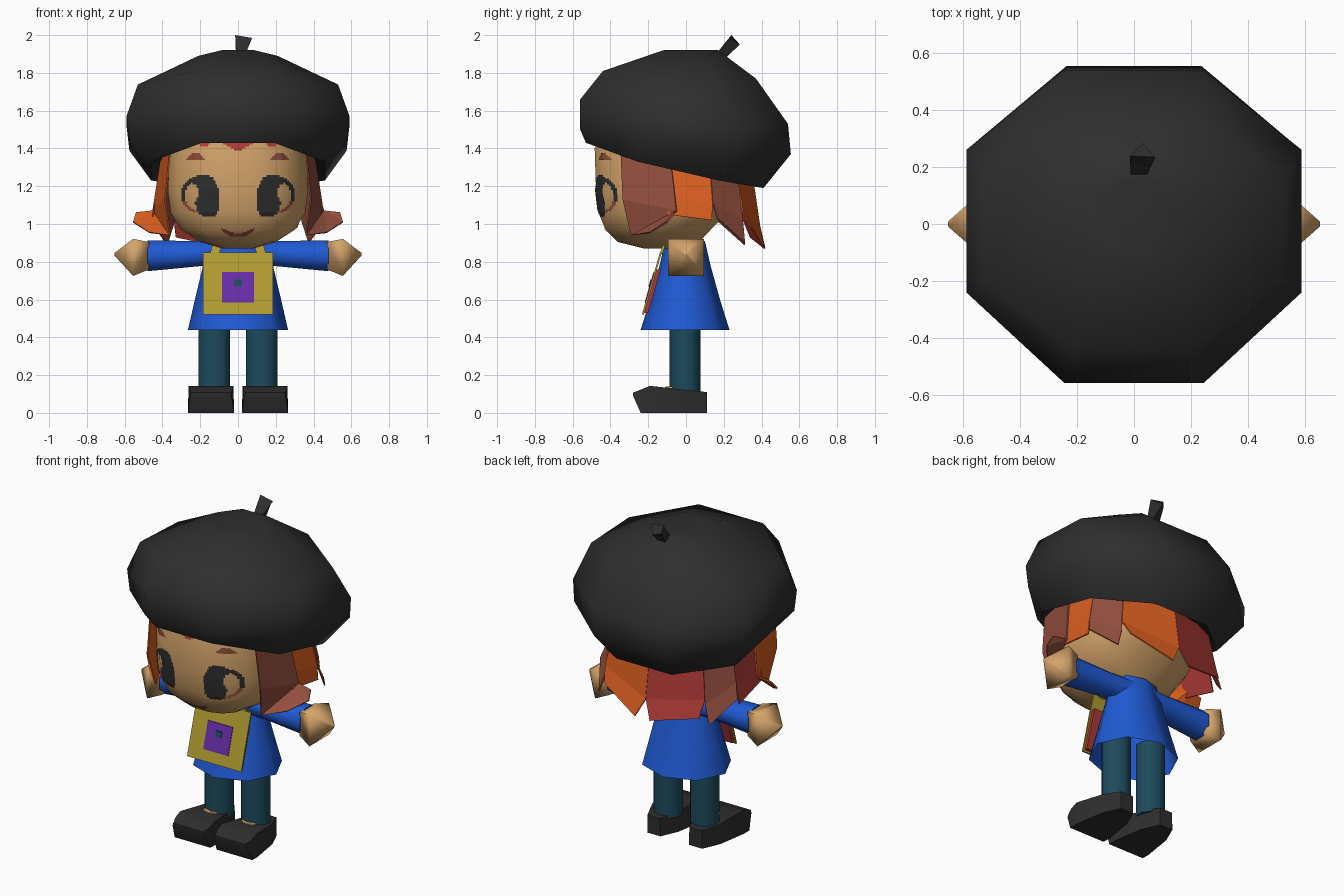
import bpy, bmesh, math
from mathutils import Vector
from mathutils.bvhtree import BVHTree

if "Cube" in bpy.data.objects:
    bpy.data.objects.remove(bpy.data.objects["Cube"])


def material(name, r, g, b):
    m = bpy.data.materials.new(name)
    lin = [(c / 255 / 12.92 if c < 11 else ((c / 255 + 0.055) / 1.055) ** 2.4) for c in (r, g, b)]
    m.diffuse_color = (*lin, 1)
    m.use_nodes = True
    m.node_tree.nodes["Principled BSDF"].inputs["Base Color"].default_value = m.diffuse_color
    return m


BLACK = material("charcoal", 46, 46, 46)
SKIN = material("skin", 211, 163, 106)
BLUE = material("blue", 32, 90, 212)
TEAL = material("dark_teal", 29, 74, 92)
YELLOW = material("mustard", 176, 156, 48)
PURPLE = material("purple", 104, 44, 168)
ORANGE = material("orange", 218, 94, 32)
BROWN = material("brown", 146, 78, 62)
RED = material("red", 172, 58, 54)


def mesh_object(name, verts, faces, mat, smooth=None, recalc=True):
    me = bpy.data.meshes.new(name)
    me.from_pydata([tuple(v) for v in verts], [], faces)
    if recalc:
        bm = bmesh.new()
        bm.from_mesh(me)
        bmesh.ops.recalc_face_normals(bm, faces=bm.faces)
        bm.to_mesh(me)
        bm.free()
    me.materials.append(mat)
    ob = bpy.data.objects.new(name, me)
    bpy.context.collection.objects.link(ob)
    if smooth:
        bpy.ops.object.select_all(action='DESELECT')
        ob.select_set(True)
        bpy.context.view_layer.objects.active = ob
        bpy.ops.object.shade_smooth_by_angle(angle=math.radians(smooth))
    return ob


def loft(name, rings, mat, smooth=None, start=True, end=True):
    n = len(rings[0])
    verts = [p for r in rings for p in r]
    faces = [(i * n + j, i * n + (j + 1) % n, (i + 1) * n + (j + 1) % n, (i + 1) * n + j)
             for i in range(len(rings) - 1) for j in range(n)]
    if start:
        faces.append(tuple(range(n)))
    if end:
        faces.append(tuple(range(len(verts) - n, len(verts))))
    return mesh_object(name, verts, faces, mat, smooth)


def circle(n, power=2.0, turn=0.5):
    """Unit n-gon, flat sides on the axes (or corners if turn is 0), squared off by power."""
    out = []
    for k in range(n):
        a = 2 * math.pi * (k + turn) / n
        c, s = math.cos(a), math.sin(a)
        p = Vector((math.copysign(abs(c) ** (2 / power), c), math.copysign(abs(s) ** (2 / power), s)))
        out.append(p / (math.cos(math.pi / n) if turn else 1))
    return out


# Beret: tilted octagonal rings (half width, front y, front z, back y, back z, drop at the sides)
HAT = [(0.40, -0.44, 1.46, 0.34, 1.25, 0.03), (0.46, -0.53, 1.43, 0.41, 1.19, 0.03),
       (0.575, -0.56, 1.50, 0.555, 1.37, 0.02), (0.59, -0.56, 1.66, 0.54, 1.53, 0.05),
       (0.53, -0.44, 1.81, 0.37, 1.77, 0.06), (0.21, -0.12, 1.92, 0.17, 1.92, 0.03),
       (0.08, -0.11, 1.921, 0.16, 1.921, 0)]


def hat_point(c, rx, yf, zf, yb, zb, drop):
    at_side = abs(c.y) < 0.5
    y = (yf + yb) / 2 + (yb - yf) / 2 * c.y * (1.1 if at_side else 1) + (0.02 if at_side else 0)
    return rx * c.x, y, zf + (zb - zf) * (c.y + 1) / 2 - (drop if at_side else 0)


loft("beret", [[hat_point(c, *ring) for c in circle(8)] for ring in HAT], BLACK, 75)
loft("beret_stem", [[(-0.01, 0.16, 1.90), (0.04, 0.16, 1.90), (0.04, 0.21, 1.88), (-0.01, 0.21, 1.88)],
                    [(-0.015, 0.24, 2.0), (0.075, 0.235, 1.985), (0.03, 0.285, 1.95), (-0.005, 0.25, 1.95)]], BLACK)

# Head: rounded box narrowing to the chin (z, half width, front y, back y)
HEAD = [(0.87, 0.08, -0.22, 0.02), (0.905, 0.20, -0.36, 0.07), (0.97, 0.30, -0.425, 0.13),
        (1.06, 0.355, -0.462, 0.22), (1.18, 0.37, -0.475, 0.30), (1.40, 0.36, -0.482, 0.31),
        (1.55, 0.33, -0.43, 0.28)]
head = loft("head", [[(rx * c.x, (yf + yb) / 2 + (yb - yf) / 2 * c.y, z) for c in circle(16, 2.5)]
                     for z, rx, yf, yb in HEAD], SKIN, 50)
tree = BVHTree.FromPolygons([v.co for v in head.data.vertices], [p.vertices for p in head.data.polygons])


def decal(name, mat, x0, x1, z0, z1, step, rule):
    """Thin painted patch on the face, made of the grid cells that satisfy rule."""
    verts, faces = [], []
    for i in range(round((x1 - x0) / step)):
        for k in range(round((z1 - z0) / step)):
            x, z = x0 + i * step, z0 + k * step
            if not rule(x + step / 2, z + step / 2):
                continue
            quad = []
            for px, pz in ((x, z), (x + step, z), (x + step, z + step), (x, z + step)):
                hit = tree.ray_cast(Vector((px, -2, pz)), Vector((0, 1, 0)))[0]
                if hit:
                    quad.append((px, hit.y - 0.005, pz))
            if len(quad) == 4:
                faces.append(tuple(range(len(verts), len(verts) + 4)))
                verts += quad
    return mesh_object(name, verts, faces, mat, recalc=False)


def inside(x, z, cx, cz, rx, rz, p=2):
    return abs((x - cx) / rx) ** p + abs((z - cz) / rz) ** p < 1


def lash(x, z):
    return inside(x, z, 0.20, 1.155, 0.10, 0.10) and not inside(x, z, 0.195, 1.15, 0.085, 0.083)


def eye_rule(x, z):
    x = abs(x)
    lean = x - (z - 1.15) * 0.12
    iris = inside(lean, z, 0.170, 1.15, 0.064, 0.112, 3) and not inside(x, z, 0.245, 1.165, 0.035, 0.05)
    return iris or (lash(x, z) and z > 1.12)


# Face details
for side, x0 in (("left", -0.31), ("right", 0.10)):
    decal(side + "_eye", BLACK, x0, x0 + 0.21, 1.03, 1.27, 0.01, eye_rule)
    decal(side + "_eye_corner", BROWN, x0, x0 + 0.21, 1.03, 1.27, 0.01,
          lambda x, z: lash(abs(x), z) and z <= 1.12 and abs(x) > 0.2 and not eye_rule(x, z))
    decal(side + "_brow", BROWN, x0, x0 + 0.21, 1.33, 1.375, 0.009,
          lambda x, z: abs(abs(x) - 0.222) < 0.062 - (z - 1.33) and z > 1.335)
decal("mouth", BROWN, -0.088, 0.088, 0.925, 0.98, 0.008,
      lambda x, z: abs(z - 0.94 - 4.5 * x * x) < 0.010 or (abs(x) < 0.045 and 0.93 < z < 0.95))
decal("fringe", RED, -0.26, 0.26, 1.37, 1.47, 0.01,
      lambda x, z: z > 1.385 + min(abs(x) * 0.5, abs(abs(x) - 0.18) * 0.6 + 0.02))


def lock_sheet(name, verts, faces, mat):
    lock = mesh_object(name, verts, faces, mat)
    mod = lock.modifiers.new("thickness", 'SOLIDIFY')
    mod.thickness, mod.offset = 0.008, 0


# Front locks with the ends flicked outwards
for name, s, mat in (("left", -1, ORANGE), ("right", 1, BROWN)):
    pts = [(0.35, -0.35, 1.48), (0.395, -0.09, 1.42), (0.45, -0.05, 1.07), (0.385, -0.335, 1.13),
           (0.36, -0.29, 0.94), (0.47, -0.19, 0.955), (0.555, -0.10, 1.01), (0.54, -0.06, 1.06)]
    lock_sheet(name + "_front_lock", [(s * x, y, z) for x, y, z in pts],
               [(0, 1, 2, 3), (3, 2, 4), (2, 5, 4), (2, 6, 5), (2, 7, 6)], mat)

# Hanging locks round the back (colour, start tip z, end tip z, flare, taper)
half = [(0.43, -0.10), (0.44, 0.14), (0.34, 0.30)]
path = half + [(0.0, 0.39)] + [(-x, y) for x, y in reversed(half)]
LOCKS = [(ORANGE, 1.05, 1.02, 1.02, 0.02), (BROWN, 1.03, 0.90, 1.08, 0.08),
         (ORANGE, 0.98, 0.87, 1.10, 0.16), (RED, 0.87, 0.93, 1.10, 0.12),
         (BROWN, 0.89, 1.02, 1.08, 0.08), (RED, 0.98, 1.04, 1.05, 0.03)]
for i, (mat, za, zb, flare, taper) in enumerate(LOCKS):
    a, b = Vector(path[i]), Vector(path[i + 1])
    verts = []
    for s, t, inset in ((0.90, 0.0, 0.0), (1.0, 0.70, 0.0), (flare, 1.0, taper)):
        for p, z in ((a.lerp(b, inset), za), (b.lerp(a, inset), zb)):
            top = 1.48 - 0.253 * (p.y + 0.53)
            verts.append((p.x * s, p.y * s, top + (z - top) * t))
    lock_sheet(f"back_lock_{i + 1}", verts, [(0, 1, 3, 2), (2, 3, 5, 4)], mat)

# Dress: open flared skirt and bodice
loft("dress", [[(rx * c.x, ry * c.y - 0.005, z) for c in circle(8, 2, 0)] for z, rx, ry in
               [(0.44, 0.265, 0.235), (0.60, 0.228, 0.185), (0.78, 0.185, 0.135),
                (0.91, 0.15, 0.105)]], BLUE, 60, start=False)
loft("neck", [[(0.07 * c.x, 0.06 * c.y - 0.03, z) for c in circle(8)] for z in (0.86, 0.95)], SKIN, 50)

# Arms, hands, legs and shoes, once per side
for side, s in (("left", -1), ("right", 1)):
    loft(side + "_sleeve", [[(s * x, r * c.x, zc + rz * c.y) for c in circle(8)] for x, zc, r, rz in
                            [(0.06, 0.84, 0.09, 0.072), (0.20, 0.843, 0.08, 0.066),
                             (0.48, 0.832, 0.082, 0.082)]], BLUE, 50)
    loft(side + "_hand", [[(s * x, r * c.x, zc + rz * c.y) for c in circle(4)] for x, zc, r, rz in
                          [(0.47, 0.832, 0.07, 0.072), (0.555, 0.823, 0.096, 0.098),
                           (0.655, 0.84, 0.008, 0.006)]], SKIN, 75)
    loft(side + "_leg", [[(s * 0.125 + 0.083 * c.x, 0.078 * c.y - 0.005, z) for c in circle(10)]
                         for z in (0.10, 0.56)], TEAL, 50)
    # Shoe sections from heel to toe (y, half width, bottom z, top z)
    loft(side + "_shoe", [[(s * 0.143 - w, y, z0), (s * 0.143 + w, y, z0),
                           (s * 0.143 + w * 0.96, y, z1), (s * 0.143 - w * 0.96, y, z1)]
                          for y, w, z0, z1 in [(0.11, 0.045, 0, 0.11), (0.0, 0.093, 0, 0.122),
                                               (-0.19, 0.123, 0, 0.143), (-0.24, 0.122, 0, 0.123),
                                               (-0.28, 0.108, 0.09, 0.107)]], BLACK, 45)
    loft(side + "_ankle", [[(s * 0.13 + 0.045 * c.x, -0.075 + 0.03 * c.y, z) for c in circle(6)]
                           for z in (0.11, 0.14)], SKIN)


def plate(name, mat, x0, x1, z0, z1, lift, thick):
    """Slab lying on the sloping front of the dress."""
    def y(z):
        return -0.128 - (0.85 - z) * 0.29 - lift
    ring = [(x0, z0), (x1, z0), (x1, z1), (x0, z1)]
    return loft(name, [[(x, y(z) + d, z) for x, z in ring] for d in (0, thick)], mat)


# Pouch hanging on the chest with straps around the neck
plate("pouch_back", RED, -0.175, 0.175, 0.53, 0.76, 0.0, 0.02)
plate("pouch_front", YELLOW, -0.185, 0.185, 0.52, 0.85, 0.010, 0.010)
plate("pouch_patch", PURPLE, -0.085, 0.085, 0.585, 0.745, 0.014, 0.005)
plate("pouch_button", TEAL, -0.02, 0.02, 0.67, 0.705, 0.018, 0.005)
for side, s in (("left", -1), ("right", 1)):
    loft(side + "_strap", [[(s * (x - 0.025), y, z), (s * (x + 0.025), y, z),
                            (s * (x + 0.025), y + 0.015, z), (s * (x - 0.025), y + 0.015, z)]
                           for x, y, z in ((0.125, -0.14, 0.84), (0.10, -0.115, 0.918), (0.08, 0.0, 0.925))], YELLOW)
